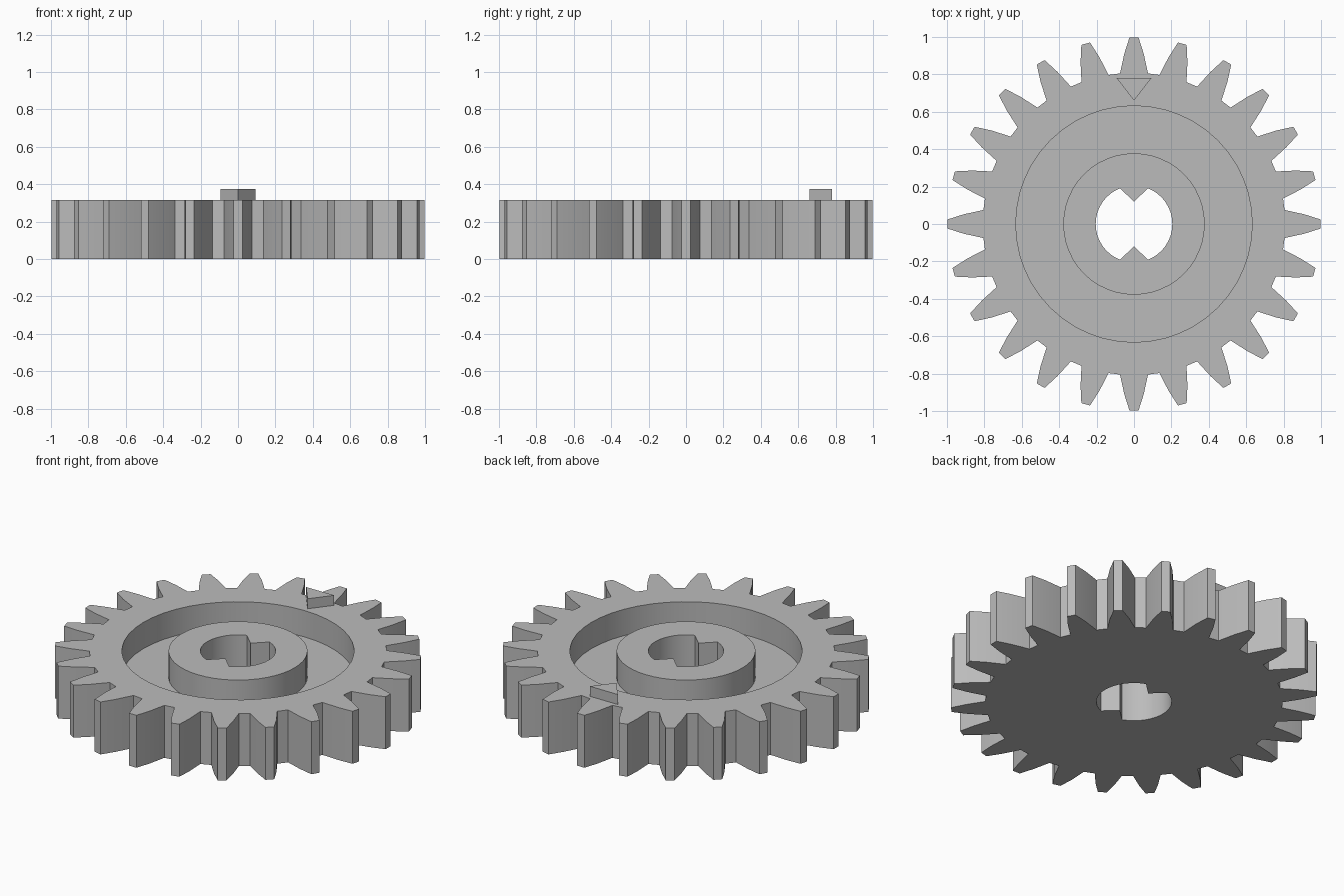
import bpy
import bmesh
from math import sin, cos, pi, radians

TEETH = 24
HEIGHT = 0.315
FLOOR = 0.157

cube = bpy.data.objects.get("Cube")
if cube:
    bpy.data.objects.remove(cube)

grey = bpy.data.materials.new("plain grey")
grey.use_nodes = True
colour = (0.5, 0.5, 0.5, 1)
grey.diffuse_color = colour
grey.node_tree.nodes["Principled BSDF"].inputs["Base Color"].default_value = colour


def arc(radius, start, end, steps):
    angles = [start + (end - start) * i / steps for i in range(steps + 1)]
    return [(radius * cos(a), radius * sin(a)) for a in angles]


def circle(radius, steps=48):
    return arc(radius, 0, 2 * pi, steps)[:-1]


def gear_outline():
    # One tooth as (radius, half width), swept round the wheel
    flank = [(0.805, 0.075), (0.91, 0.052), (0.998, 0.024)]
    tooth = [(r, -w) for r, w in flank] + [(r, w) for r, w in reversed(flank)]
    points = []
    for i in range(TEETH):
        a = 2 * pi * i / TEETH
        points += [(x * cos(a) - y * sin(a), x * sin(a) + y * cos(a)) for x, y in tooth]
    return points


def bore_outline():
    # Round bore with two pointed keys facing each other
    half = radians(68.5)
    return (arc(0.205, -half, half, 16) + [(0, 0.12)]
            + arc(0.205, pi - half, pi + half, 16) + [(0, -0.12)])


def add_loop(bm, points, z):
    verts = [bm.verts.new((x, y, z)) for x, y in points]
    for i, v in enumerate(verts):
        bm.edges.new((v, verts[i - 1]))
    return verts


def wall(bm, a, b):
    for i in range(len(a)):
        bm.faces.new((a[i - 1], a[i], b[i], b[i - 1]))


def cap(bm, *loops):
    edges = [bm.edges.get((lp[i - 1], lp[i])) for lp in loops for i in range(len(lp))]
    bmesh.ops.triangle_fill(bm, edges=edges, use_beauty=True)


def finish(bm, name):
    bmesh.ops.recalc_face_normals(bm, faces=bm.faces)
    mesh = bpy.data.meshes.new(name)
    bm.to_mesh(mesh)
    bm.free()
    mesh.materials.append(grey)
    obj = bpy.data.objects.new(name, mesh)
    bpy.context.collection.objects.link(obj)
    return obj


# Gear wheel: toothed rim, recessed web, hub and keyed bore
bm = bmesh.new()
rim_low, rim_top = [add_loop(bm, gear_outline(), z) for z in (0, HEIGHT)]
recess_low, recess_top = [add_loop(bm, circle(0.632), z) for z in (FLOOR, HEIGHT)]
hub_low, hub_top = [add_loop(bm, circle(0.378), z) for z in (FLOOR, HEIGHT)]
bore_low, bore_top = [add_loop(bm, bore_outline(), z) for z in (0, HEIGHT)]
for low, top in ((rim_low, rim_top), (recess_low, recess_top),
                 (hub_low, hub_top), (bore_low, bore_top)):
    wall(bm, low, top)
cap(bm, rim_low, bore_low)
cap(bm, rim_top, recess_top)
cap(bm, recess_low, hub_low)
cap(bm, hub_top, bore_top)
wheel = finish(bm, "gear_wheel")
bpy.ops.object.select_all(action="DESELECT")
wheel.select_set(True)
bpy.context.view_layer.objects.active = wheel
bpy.ops.object.shade_smooth_by_angle(angle=radians(20))

# Triangular timing marker on the rim
bm = bmesh.new()
triangle = [(-0.093, 0.78), (0, 0.66), (0.093, 0.78)]
low, top = [add_loop(bm, triangle, z) for z in (HEIGHT, 0.375)]
wall(bm, low, top)
bm.faces.new(low)
bm.faces.new(top)
finish(bm, "timing_marker")
